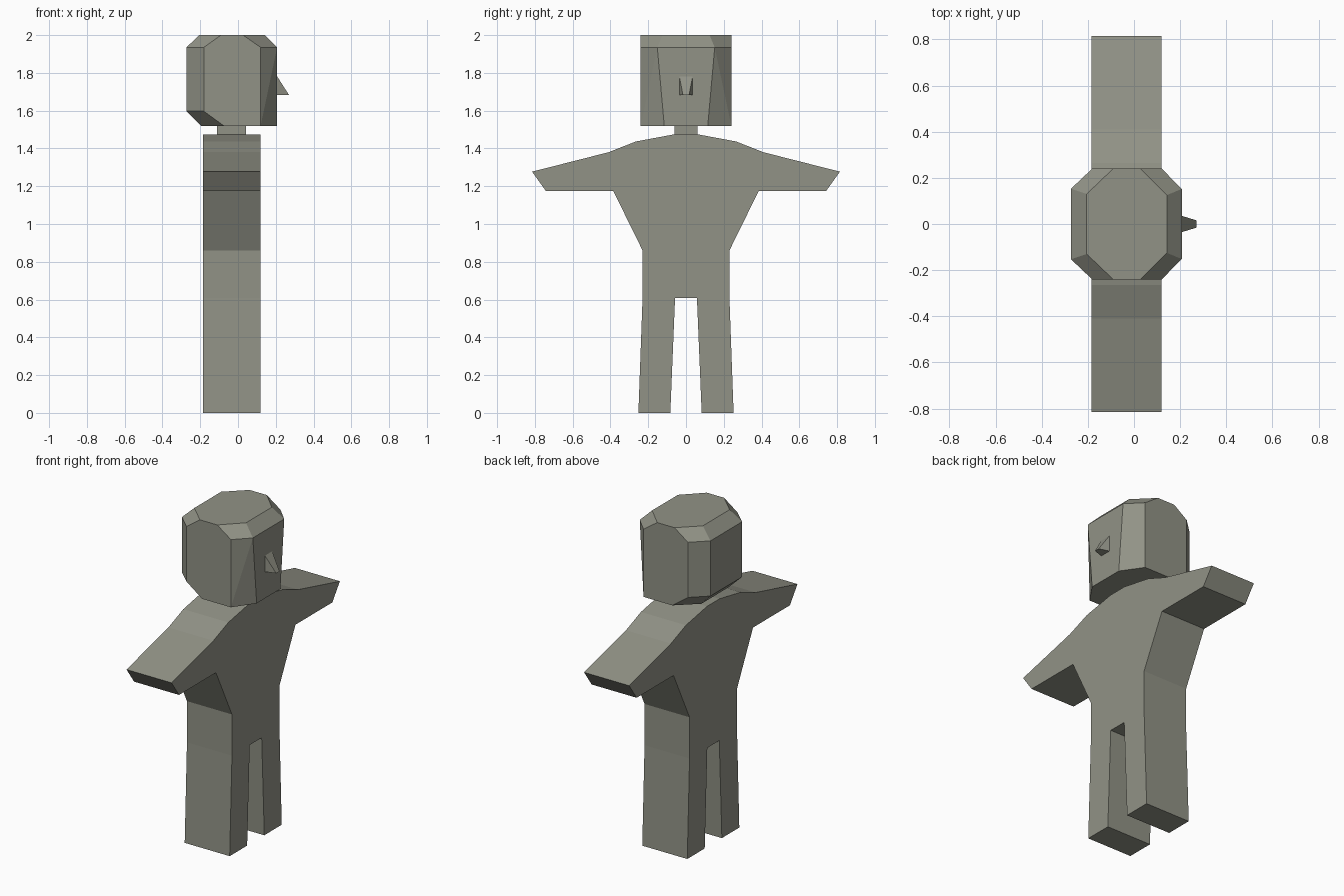
import bpy, bmesh

if "Cube" in bpy.data.objects:
    bpy.data.objects.remove(bpy.data.objects["Cube"])

# Dark olive-grey stone
stone = bpy.data.materials.new("stone")
stone.diffuse_color = (0.285, 0.29, 0.24, 1)
stone.use_nodes = True
stone.node_tree.nodes["Principled BSDF"].inputs["Base Color"].default_value = stone.diffuse_color


def make_object(name, bm):
    bmesh.ops.recalc_face_normals(bm, faces=bm.faces)
    mesh = bpy.data.meshes.new(name)
    bm.to_mesh(mesh)
    bm.free()
    mesh.materials.append(stone)
    obj = bpy.data.objects.new(name, mesh)
    bpy.context.collection.objects.link(obj)
    return obj


def mirrored_hull(name, half):
    """Convex solid from points on the +y side, mirrored to -y."""
    bm = bmesh.new()
    for x, y, z in half:
        bm.verts.new((x, y, z))
        bm.verts.new((x, -y, z))
    bmesh.ops.convex_hull(bm, input=bm.verts[:])
    bmesh.ops.dissolve_limit(bm, angle_limit=0.1, verts=bm.verts[:], edges=bm.edges[:])
    return make_object(name, bm)


# Body: flat silhouette (y, z) mirrored and extruded along x
half = [(0.06, 1.475), (0.265, 1.437), (0.41, 1.38), (0.815, 1.277), (0.742, 1.175),
        (0.385, 1.175), (0.23, 0.86), (0.23, 0.607), (0.252, 0.0), (0.083, 0.0),
        (0.058, 0.607)]
outline = half + [(-y, z) for y, z in reversed(half)]
bm = bmesh.new()
face = bm.faces.new([bm.verts.new((-0.185, y, z)) for y, z in outline])
ext = bmesh.ops.extrude_face_region(bm, geom=[face], use_keep_orig=True)
moved = [v for v in ext["geom"] if isinstance(v, bmesh.types.BMVert)]
bmesh.ops.translate(bm, verts=moved, vec=(0.305, 0, 0))
make_object("body", bm)

# Neck
mirrored_hull("neck", [(x, 0.062, z) for x in (-0.11, 0.042) for z in (1.47, 1.525)])

# Head: block with chamfered corners, top rim and lower back
mirrored_hull("head", [
    (-0.195, 0.13, 1.52), (-0.075, 0.24, 1.52), (0.12, 0.24, 1.52), (0.207, 0.115, 1.52),
    (-0.273, 0.153, 1.597), (-0.181, 0.24, 1.597),
    (-0.273, 0.153, 1.935), (-0.181, 0.24, 1.935), (0.12, 0.24, 1.935), (0.207, 0.152, 1.935),
    (-0.205, 0.13, 2.0), (-0.09, 0.24, 2.0), (0.027, 0.24, 2.0), (0.142, 0.125, 2.0)])

# Nose: wedge on the face
mirrored_hull("nose", [(0.205, 0.036, 1.785), (0.205, 0.036, 1.683), (0.27, 0.016, 1.683)])
